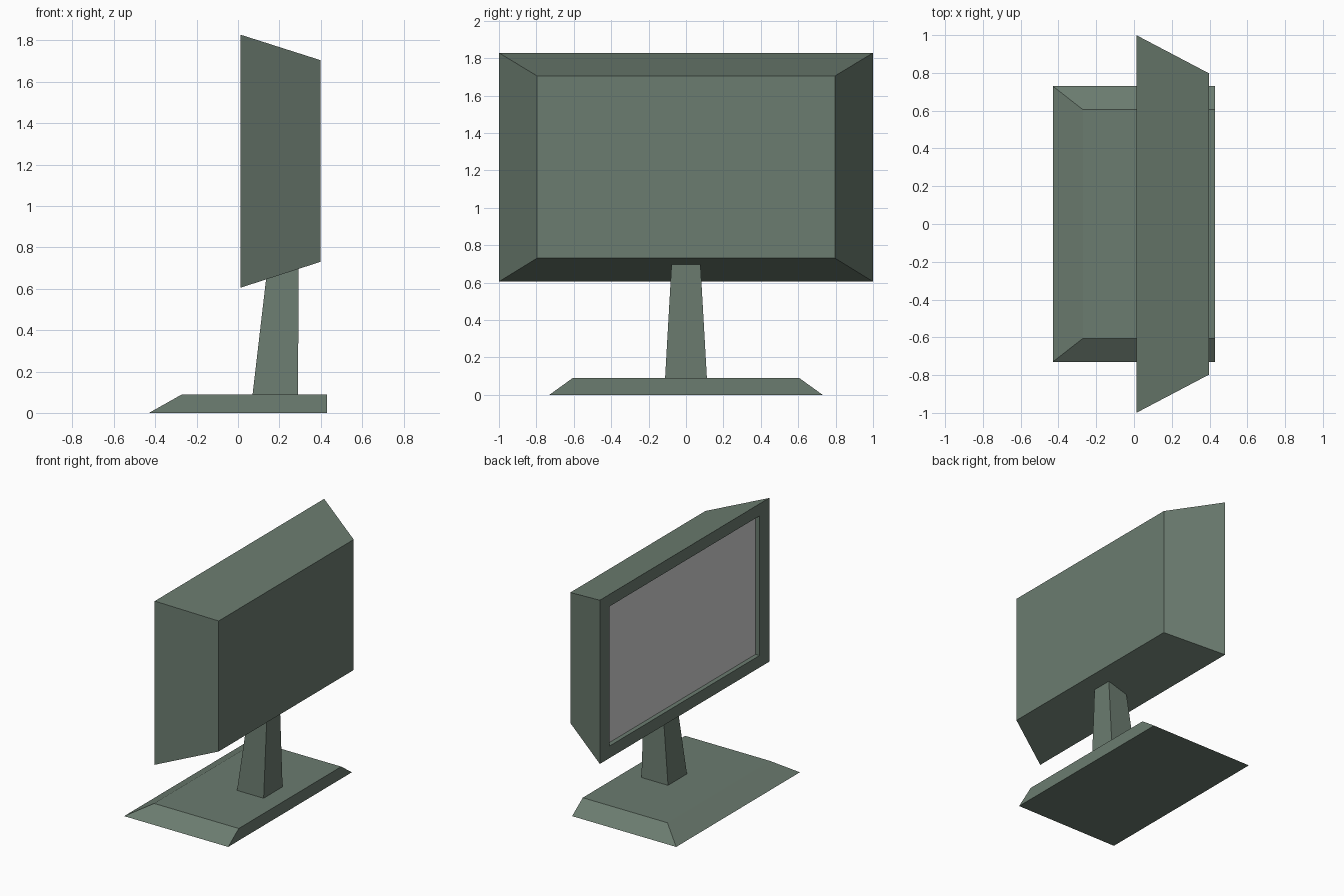
import bpy, bmesh

if "Cube" in bpy.data.objects:
    bpy.data.objects.remove(bpy.data.objects["Cube"])


def material(name, rgb):
    m = bpy.data.materials.new(name)
    m.diffuse_color = (*rgb, 1.0)
    m.use_nodes = True
    m.node_tree.nodes["Principled BSDF"].inputs["Base Color"].default_value = m.diffuse_color
    return m


GREEN = material("grey_green_plastic", (0.147, 0.200, 0.160))
GREY = material("screen_grey", (0.65, 0.64, 0.65))


def rect(axis, at, a, b):
    """Four corners of a rectangle lying across an axis; a and b are (min, max)."""
    corners = [(a[0], b[0]), (a[1], b[0]), (a[1], b[1]), (a[0], b[1])]
    return [(at, u, v) if axis == "x" else (u, v, at) for u, v in corners]


def loft(name, loops, mats, last_mat=0):
    """Closed solid through successive four-corner loops."""
    bm = bmesh.new()
    rings = [[bm.verts.new(p) for p in loop] for loop in loops]
    for r, s in zip(rings, rings[1:]):
        for i in range(4):
            j = (i + 1) % 4
            bm.faces.new((r[i], r[j], s[j], s[i]))
    bm.faces.new(rings[0][::-1])
    bm.faces.new(rings[-1]).material_index = last_mat
    bmesh.ops.recalc_face_normals(bm, faces=bm.faces)
    me = bpy.data.meshes.new(name)
    bm.to_mesh(me)
    bm.free()
    for m in mats:
        me.materials.append(m)
    ob = bpy.data.objects.new(name, me)
    bpy.context.collection.objects.link(ob)
    return ob


# Monitor housing: narrow back, wide front, bezel and recessed screen
loft("monitor", [
    rect("x", 0.398, (-0.797, 0.797), (0.73, 1.705)),
    rect("x", 0.012, (-1.0, 1.0), (0.605, 1.828)),
    rect("x", 0.012, (-0.885, 0.885), (0.695, 1.738)),
    rect("x", 0.045, (-0.885, 0.885), (0.695, 1.738)),
], [GREEN, GREY], last_mat=1)

# Tapered neck, running just into the underside of the housing
loft("neck", [
    rect("z", 0.085, (0.07, 0.29), (-0.112, 0.112)),
    rect("z", 0.70, (0.142, 0.293), (-0.077, 0.077)),
], [GREEN])

# Foot plate, sloped on the screen side and both ends
loft("foot", [
    rect("z", 0.0, (-0.43, 0.43), (-0.73, 0.73)),
    rect("z", 0.09, (-0.27, 0.43), (-0.605, 0.605)),
], [GREEN])
